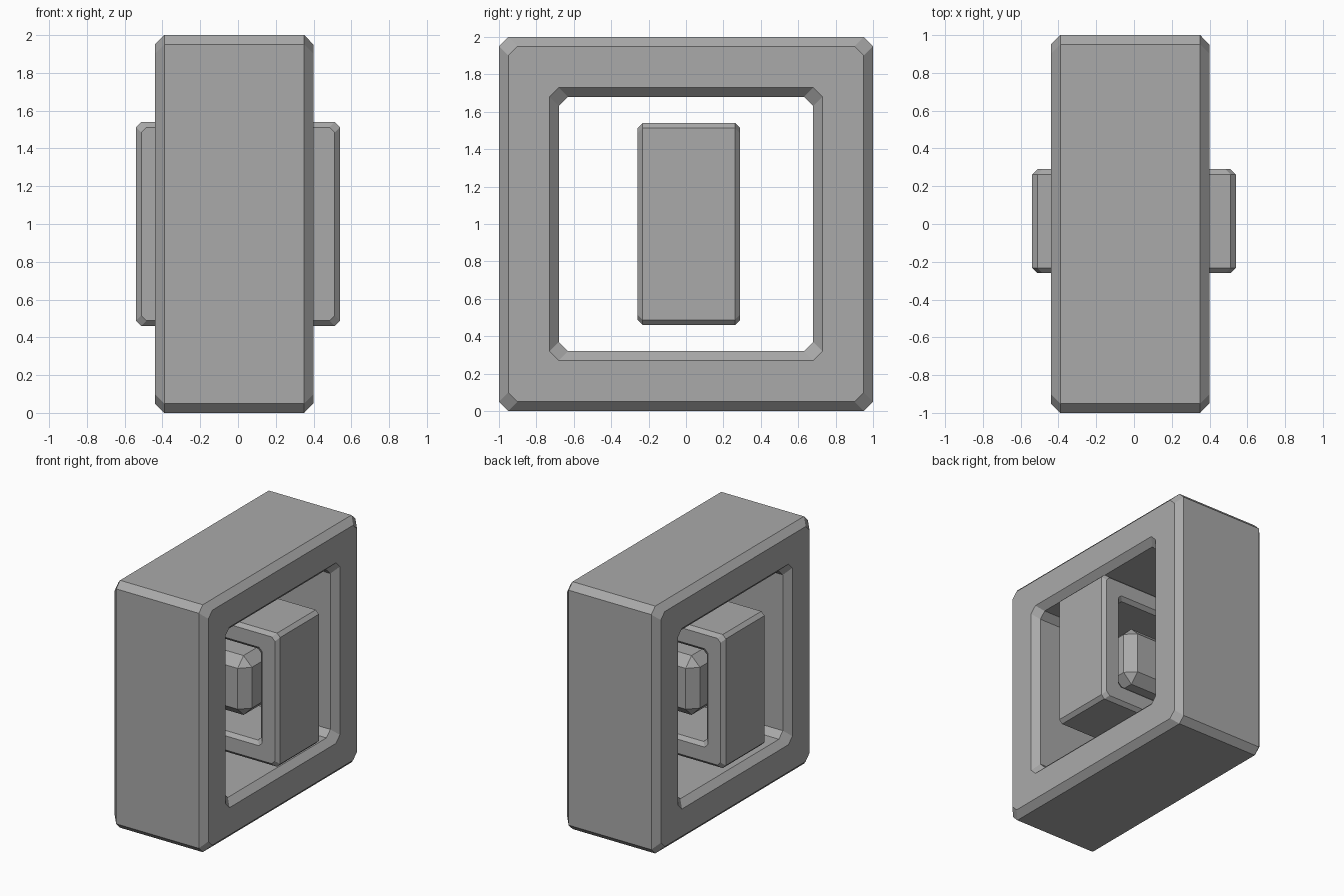
import bpy
import bmesh
from mathutils import Matrix, Vector
from math import radians

# Remove the default cube
if "Cube" in bpy.data.objects:
    bpy.data.objects.remove(bpy.data.objects["Cube"], do_unlink=True)

grey = bpy.data.materials.new("plain_grey")
grey.use_nodes = True
colour = (0.4, 0.4, 0.4, 1)
grey.diffuse_color = colour
grey.node_tree.nodes["Principled BSDF"].inputs["Base Color"].default_value = colour


def finish(name, bm, matrix):
    bm.transform(matrix)
    bmesh.ops.recalc_face_normals(bm, faces=bm.faces)
    mesh = bpy.data.meshes.new(name)
    bm.to_mesh(mesh)
    bm.free()
    mesh.materials.append(grey)
    obj = bpy.data.objects.new(name, mesh)
    bpy.context.collection.objects.link(obj)
    return obj


def clipped_square(bm, half, cut, x):
    """Square outline across the x axis with its four corners cut."""
    a, b = half, half - cut
    outline = [(a, -b), (a, b), (b, a), (-b, a), (-a, b), (-a, -b), (-b, -a), (b, -a)]
    return [bm.verts.new((x, y, z)) for y, z in outline]


def square_frame(name, outer, inner, depth, cut, matrix):
    """Chamfered square frame whose opening runs along x."""
    t = depth / 2
    section = [(outer - cut, -t), (outer, cut - t), (outer, t - cut), (outer - cut, t),
               (inner + cut, t), (inner, t - cut), (inner, cut - t), (inner + cut, -t)]
    bm = bmesh.new()
    loops = [clipped_square(bm, half, cut, x) for half, x in section]
    for i, loop in enumerate(loops):
        following = loops[(i + 1) % len(loops)]
        for j in range(len(loop)):
            k = (j + 1) % len(loop)
            bm.faces.new((loop[j], loop[k], following[k], following[j]))
    return finish(name, bm, matrix)


# Large frame, open along x
square_frame("outer_frame", 1.0, 0.68, 0.84, 0.05,
             Matrix.Translation((-0.02, 0, 1)))

# Smaller frame, turned so that it is open along y
square_frame("inner_frame", 0.54, 0.37, 0.55, 0.028,
             Matrix.Translation((0, 0.015, 1)) @ Matrix.Rotation(radians(90), 4, "Z"))

# Chamfered block in the middle
bm = bmesh.new()
bmesh.ops.create_cube(bm, size=0.48)
bmesh.ops.bevel(bm, geom=bm.edges[:], offset=0.075, segments=1, affect="EDGES")
finish("centre_block", bm, Matrix.Translation(Vector((0, 0, 1))))
